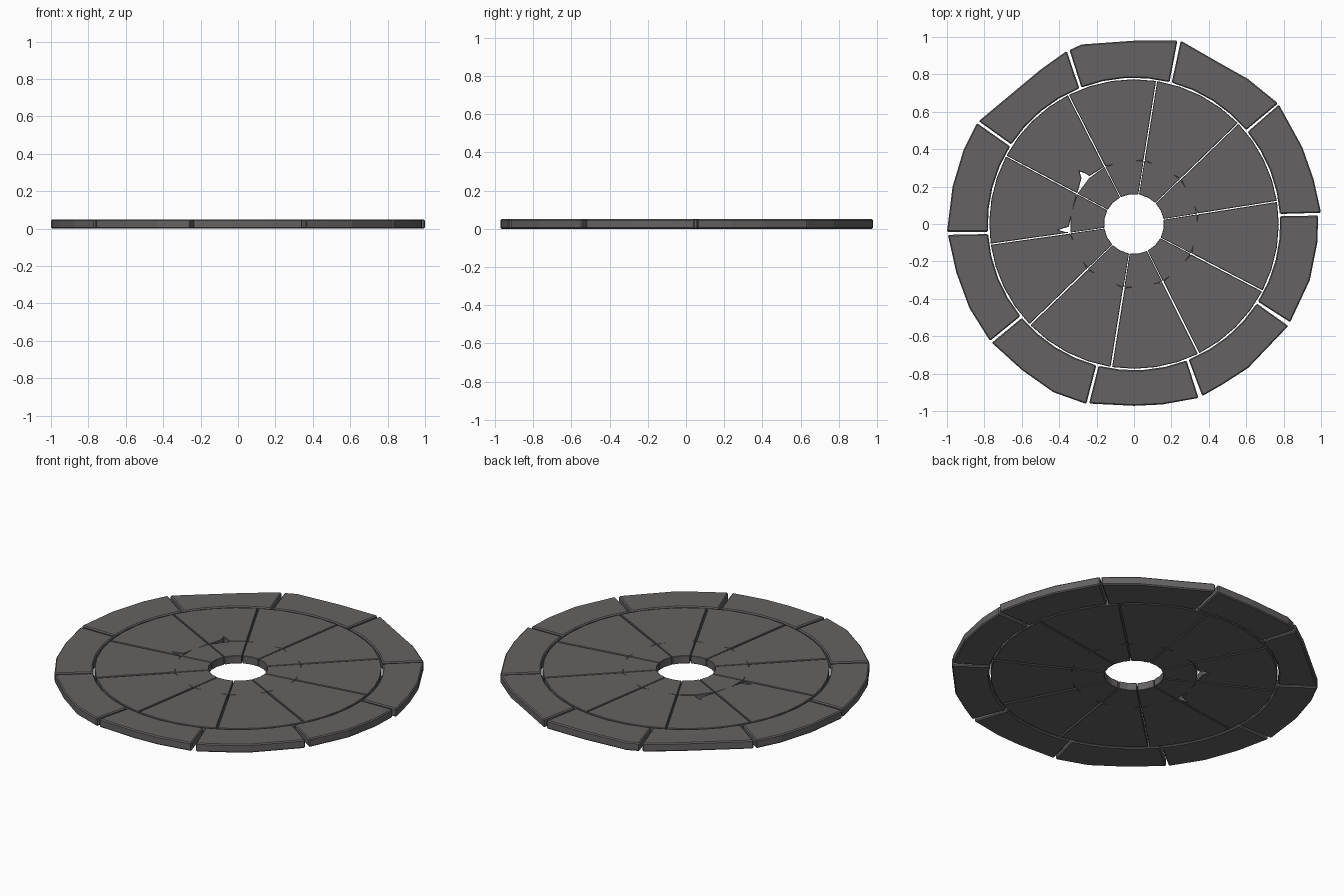
import bpy, bmesh, math, random

if "Cube" in bpy.data.objects:
    bpy.data.objects.remove(bpy.data.objects["Cube"])
random.seed(4)

stone = bpy.data.materials.new("dark grey stone")
stone.diffuse_color = (0.13, 0.122, 0.122, 1)
stone.use_nodes = True
stone.node_tree.nodes["Principled BSDF"].inputs["Base Color"].default_value = stone.diffuse_color


def polar(r, deg):
    a = math.radians(deg)
    return (r * math.cos(a), r * math.sin(a))


def slab(name, outline, z0, z1, bevel):
    """Extrude a counter-clockwise outline into a chipped flat-shaded stone."""
    bm = bmesh.new()
    low = [bm.verts.new((x, y, z0)) for x, y in outline]
    top = [bm.verts.new((x, y, z1)) for x, y in outline]
    n = len(outline)
    bm.faces.new(low[::-1])
    bm.faces.new(top)
    for i in range(n):
        j = (i + 1) % n
        bm.faces.new((low[i], low[j], top[j], top[i]))
    bmesh.ops.recalc_face_normals(bm, faces=bm.faces)
    me = bpy.data.meshes.new(name)
    bm.to_mesh(me)
    bm.free()
    me.materials.append(stone)
    ob = bpy.data.objects.new(name, me)
    bpy.context.collection.objects.link(ob)
    mod = ob.modifiers.new("worn edges", 'BEVEL')
    mod.width = bevel
    mod.segments = 1
    mod.limit_method = 'ANGLE'
    mod.angle_limit = math.radians(50)


def arc(r, a0, a1, gap, n=4):
    """Points along an arc, pulled in at both ends to leave a joint."""
    g = math.degrees(gap / r)
    return [polar(r, a0 + g + (a1 - a0 - 2 * g) * i / n) for i in range(n + 1)]


# Outer rim: ten stones, outer edge of each listed clockwise from the top
rims = [
    [(-.345, .93), (-.28, .96), (0, .98), (.232, .98)],
    [(.25, .98), (.45, .865), (.61, .775), (.77, .645)],
    [(.775, .638), (.9, .41), (.96, .24), (1.0, .06)],
    [(.985, .045), (.98, -.1), (.94, -.3), (.835, -.525)],
    [(.825, -.545), (.61, -.77), (.47, -.86), (.365, -.92)],
    [(.345, -.93), (.15, -.965), (0, -.972), (-.24, -.96)],
    [(-.255, -.962), (-.43, -.9), (-.6, -.78), (-.76, -.635)],
    [(-.77, -.625), (-.88, -.45), (-.95, -.26), (-.995, -.058)],
    [(-1.0, -.042), (-.97, .2), (-.91, .4), (-.84, .54)],
    [(-.83, .55), (-.62, .725), (-.5, .825), (-.36, .925)],
]
for i, rim in enumerate(rims):
    mid = 93.5 - 36 * i
    inner = arc(0.782, mid - 18, mid + 18, 0.006)
    slab(f"rim_stone_{i + 1}", rim[::-1] + inner[::-1], 0, 0.05, 0.006)

# Middle ring: ten wedges, two of them with chipped inner corners
joints = [9, 44, 81, 117, 152, 188, 224, 261, 296.5, 332.5, 369]
chips = {3: (133, 139), 4: (182.5, 186.5)}
for i in range(10):
    a0, a1 = joints[i], joints[i + 1]
    gap = 0.0035 + random.uniform(-0.001, 0.001)
    outline = arc(0.774, a0, a1, gap)
    inner = arc(0.345, a0, a1, gap, 1)
    if i in chips:
        c0, c1 = chips[i]
        inner[1:1] = [polar(0.35, c0), polar(0.378, c0 + 1),
                      polar(0.405, (c0 + c1) / 2), polar(0.372, c1)]
    slab(f"wedge_stone_{i + 1}", outline + inner[::-1], 0.002, 0.048, 0.003)

# Hub ring around the open centre
for i in range(10):
    a0, a1 = joints[i], joints[i + 1]
    outline = arc(0.343, a0, a1, 0.002, 2)
    inner = arc(0.16, a0, a1, 0.002, 2)
    slab(f"hub_stone_{i + 1}", outline + inner[::-1], 0.002, 0.048, 0.002)
